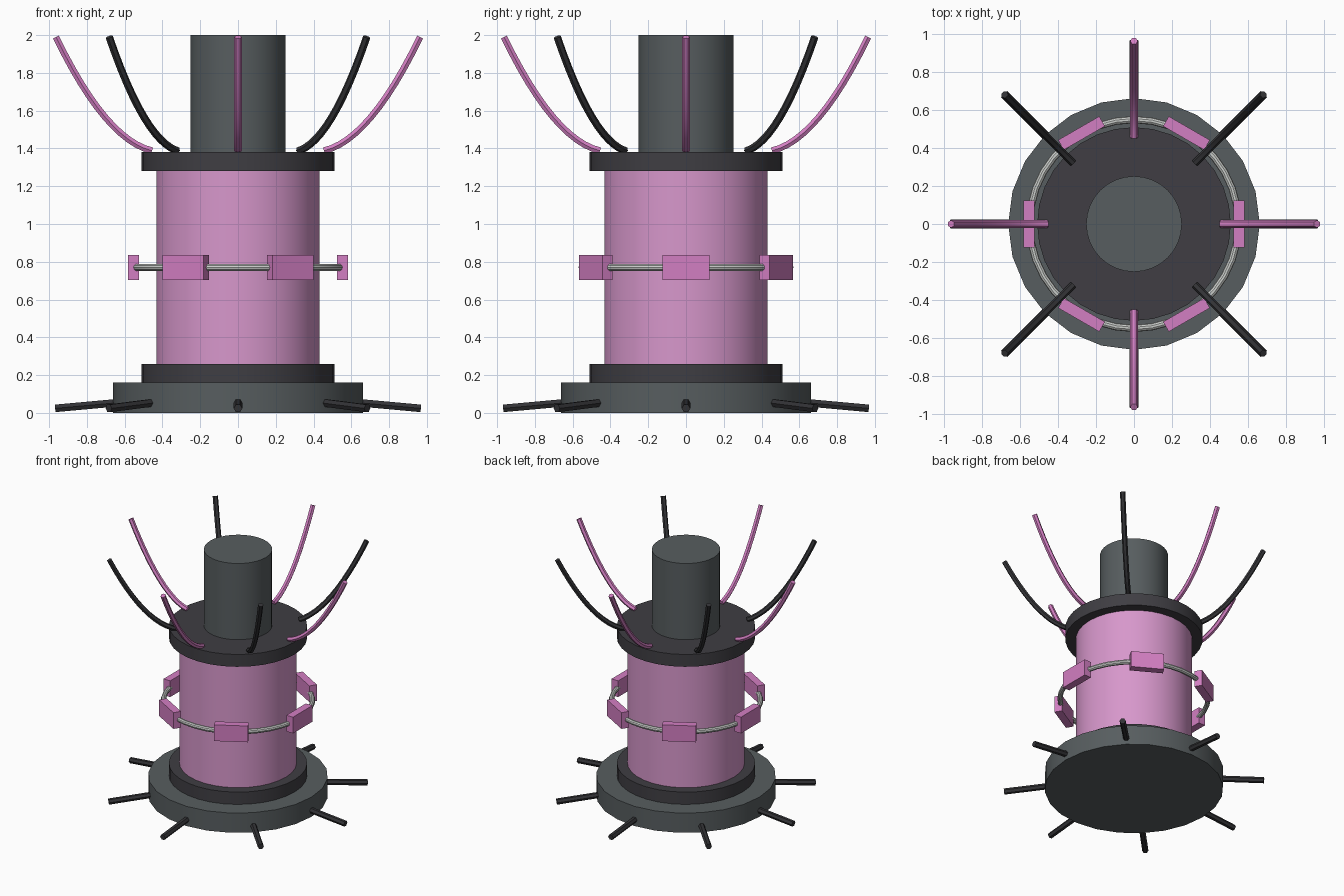
import bpy
import math
from mathutils import Vector

if "Cube" in bpy.data.objects:
    bpy.data.objects.remove(bpy.data.objects["Cube"], do_unlink=True)


def material(name, r, g, b):
    m = bpy.data.materials.new(name)
    m.use_nodes = True
    m.diffuse_color = (r, g, b, 1)
    m.node_tree.nodes["Principled BSDF"].inputs["Base Color"].default_value = (r, g, b, 1)
    return m


BODY_PINK = material("soft pink", 0.68, 0.31, 0.60)
PINK = material("strong pink", 0.65, 0.21, 0.54)
GREY = material("slate grey", 0.095, 0.11, 0.115)
DARK = material("dark grey", 0.05, 0.048, 0.056)
BLACK = material("near black", 0.033, 0.033, 0.037)
SILVER = material("silver", 0.60, 0.62, 0.60)


def finish(name, mat, smooth=True):
    ob = bpy.context.object
    ob.name = name
    ob.data.materials.clear()
    ob.data.materials.append(mat)
    if smooth:
        bpy.ops.object.shade_smooth_by_angle(angle=math.radians(35))
    return ob


def cylinder(name, radius, bottom, top, mat, sides=24):
    bpy.ops.mesh.primitive_cylinder_add(
        vertices=sides, radius=radius, depth=top - bottom,
        location=(0, 0, (bottom + top) / 2))
    return finish(name, mat)


def rod(name, points, angle, radius, mat):
    """Round tube through (distance, height) points, turned about the axis."""
    curve = bpy.data.curves.new(name, "CURVE")
    curve.dimensions = "3D"
    curve.bevel_depth = radius
    curve.bevel_resolution = 1
    curve.use_fill_caps = True
    spline = curve.splines.new("POLY")
    spline.points.add(len(points) - 1)
    for p, (d, z) in zip(spline.points, points):
        p.co = (d * math.cos(angle), d * math.sin(angle), z, 1)
    ob = bpy.data.objects.new(name, curve)
    bpy.context.collection.objects.link(ob)
    bpy.ops.object.select_all(action="DESELECT")
    ob.select_set(True)
    bpy.context.view_layer.objects.active = ob
    bpy.ops.object.convert(target="MESH")
    return finish(name, mat)


# Stacked round core
cylinder("base_disc", 0.663, 0.0, 0.16, GREY)
cylinder("lower_collar", 0.51, 0.16, 0.26, DARK, 32)
cylinder("body", 0.432, 0.26, 1.28, BODY_PINK, 32)
cylinder("upper_collar", 0.51, 1.28, 1.38, DARK, 32)
cylinder("top_column", 0.252, 1.38, 2.0, GREY, 32)

# Floating ring with six blocks
bpy.ops.mesh.primitive_torus_add(
    major_radius=0.55, minor_radius=0.019, major_segments=36, minor_segments=10,
    location=(0, 0, 0.77))
finish("ring", SILVER)
for i in range(6):
    a = i * math.tau / 6
    bpy.ops.mesh.primitive_cube_add(
        size=1, location=(0.553 * math.cos(a), 0.553 * math.sin(a), 0.77),
        rotation=(0, 0, a))
    bpy.context.object.scale = (0.06, 0.25, 0.132)
    bpy.ops.object.transform_apply(location=False, rotation=False, scale=True)
    finish(f"ring_block_{i + 1}", PINK, smooth=False)

# Eight curved upper arms in alternating colours and eight straight feet
start, bend, tip = Vector((0.455, 1.388)), Vector((0.70, 1.445)), Vector((0.964, 1.99))
arc = []
for k in range(13):
    t = k / 12
    arc.append(tuple(start * (1 - t) ** 2 + bend * 2 * t * (1 - t) + tip * t ** 2))
for i in range(8):
    a = i * math.tau / 8
    rod(f"upper_arm_{i + 1}", arc, a, 0.02, BLACK if i % 2 else PINK)
    rod(f"foot_{i + 1}", [(0.45, 0.071), (0.968, 0.024)], a, 0.023, BLACK)
